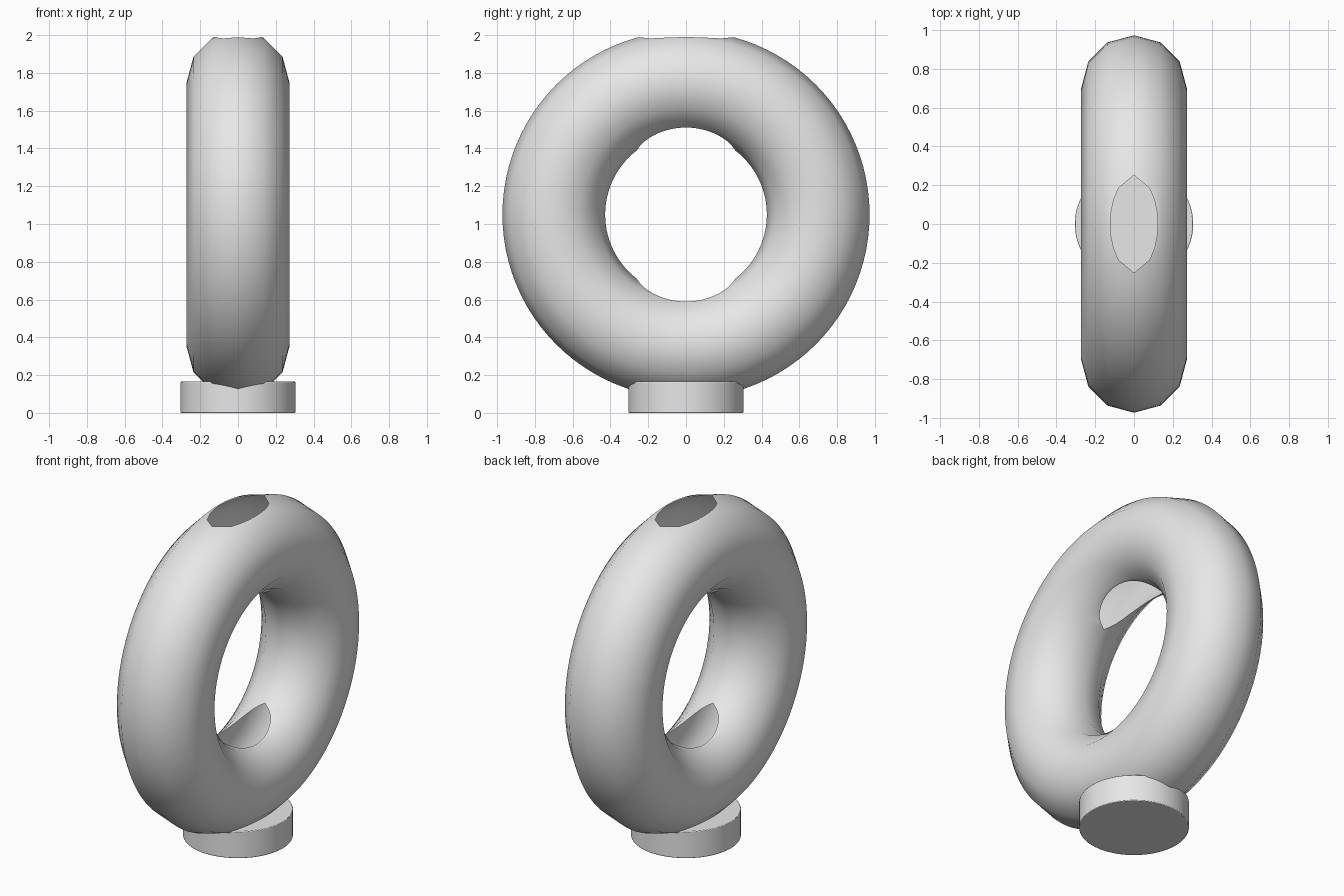
import bpy, bmesh, math

if "Cube" in bpy.data.objects:
    bpy.data.objects.remove(bpy.data.objects["Cube"])

grey = bpy.data.materials.new("light_grey")
grey.diffuse_color = (0.8, 0.8, 0.8, 1)
grey.use_nodes = True
grey.node_tree.nodes["Principled BSDF"].inputs["Base Color"].default_value = grey.diffuse_color

R, r, CZ = 0.70, 0.272, 1.05      # ring radius, tube radius, ring centre height
N, M = 96, 6                      # steps round the ring, steps round half the tube
HX, HY = 0.122, 0.25              # half sizes of the oval openings


def tube_point(a, t):
    d = R + r * math.cos(t)
    return (r * math.sin(t), d * math.sin(a), CZ + d * math.cos(a))


# Hollow ring: half a tube, mirrored; seam points slide aside to leave oval openings
bm = bmesh.new()
grid = []
for j in range(N):
    a = 2 * math.pi * j / N
    row = []
    for i in range(M + 1):
        p = tube_point(a, math.pi * i / M)
        if i in (0, M):
            p = (0.0, p[1], p[2])
            if abs(p[1]) < HY - 0.001:
                q = tube_point(a, math.pi * (1 if i == 0 else M - 1) / M)
                k = HX * math.sqrt(1 - (p[1] / HY) ** 2) / q[0]
                p = tuple(u + (v - u) * k for u, v in zip(p, q))
        row.append(bm.verts.new(p))
    grid.append(row)
for j in range(N):
    n = (j + 1) % N
    for i in range(M):
        f = bm.faces.new((grid[j][i], grid[j][i + 1], grid[n][i + 1], grid[n][i]))
        f.smooth = True
me = bpy.data.meshes.new("ring")
bm.to_mesh(me)
bm.free()
ring = bpy.data.objects.new("ring", me)
bpy.context.collection.objects.link(ring)
mirror = ring.modifiers.new("mirror", 'MIRROR')
mirror.merge_threshold = 0.0005
me.materials.append(grey)

# Round base
bpy.ops.mesh.primitive_cylinder_add(vertices=64, radius=0.305, depth=0.165,
                                    location=(0, 0, 0.0825))
base = bpy.context.object
base.name = "base"
base.data.materials.append(grey)
bev = base.modifiers.new("soft_edge", 'BEVEL')
bev.width = 0.004
bev.segments = 2
bpy.ops.object.shade_smooth_by_angle(angle=math.radians(30))
